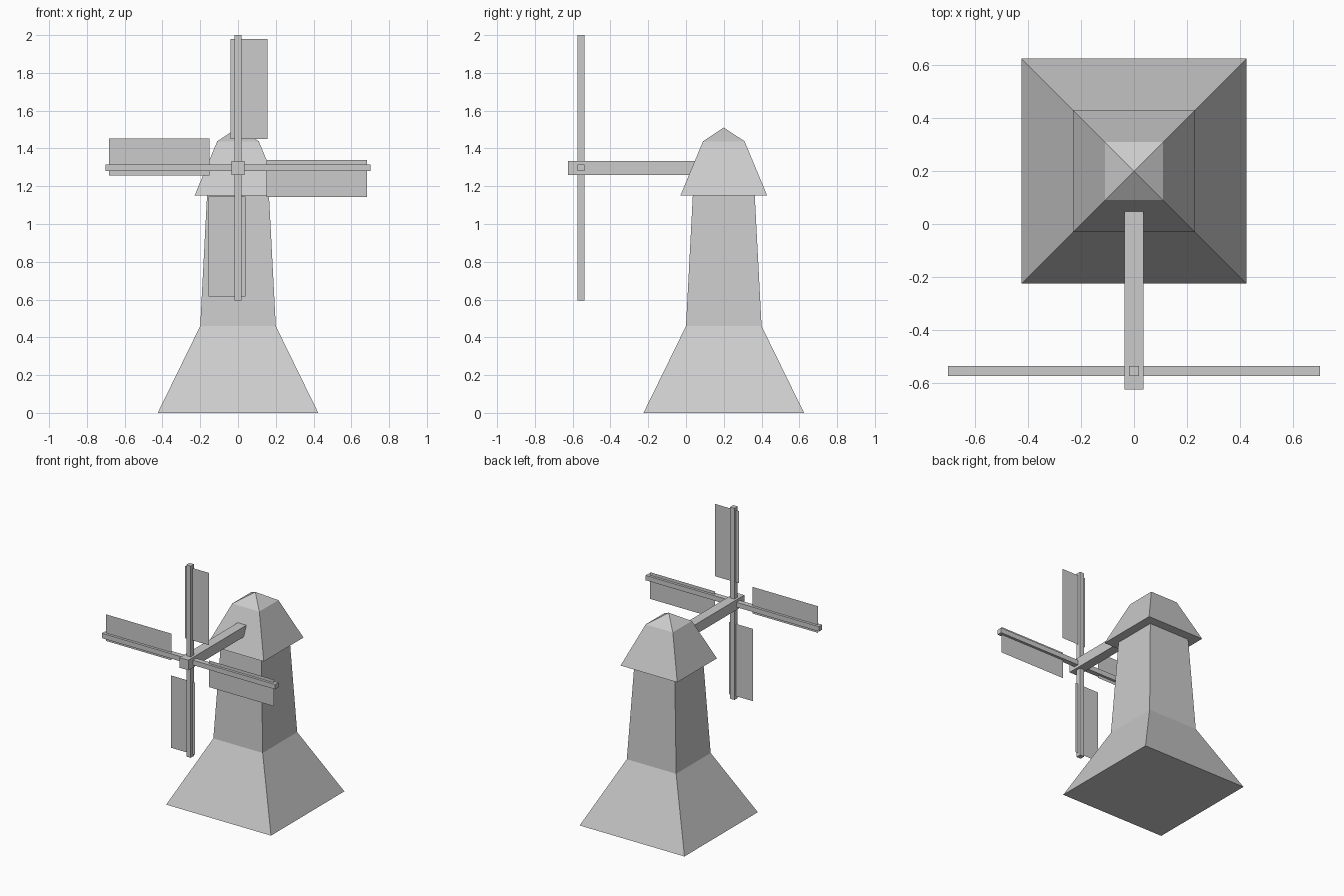
import bpy, bmesh, math
from mathutils import Matrix

if "Cube" in bpy.data.objects:
    bpy.data.objects.remove(bpy.data.objects["Cube"])

TOWER_Y = 0.2          # tower axis
SAIL_Y = -0.555        # plane of the sails
HUB_Z = 1.2975         # height of the axle


def finish(name, bm):
    bmesh.ops.recalc_face_normals(bm, faces=bm.faces[:])
    mesh = bpy.data.meshes.new(name)
    bm.to_mesh(mesh)
    bm.free()
    obj = bpy.data.objects.new(name, mesh)
    bpy.context.collection.objects.link(obj)
    return obj


def square_loft(name, profile, close_bottom=False):
    """Stack square rings (half width, z); half width 0 makes a peak."""
    bm = bmesh.new()
    rings = []
    for h, z in profile:
        if h == 0:
            rings.append([bm.verts.new((0, TOWER_Y, z))] * 4)
        else:
            rings.append([bm.verts.new((sx * h, TOWER_Y + sy * h, z))
                          for sx, sy in ((-1, -1), (1, -1), (1, 1), (-1, 1))])
    for a, b in zip(rings, rings[1:]):
        for i in range(4):
            j = (i + 1) % 4
            quad = [a[i], a[j], b[j], b[i]]
            bm.faces.new(list(dict.fromkeys(quad)))
    if close_bottom:
        bm.faces.new(rings[0])
    return finish(name, bm)


def box(name, size, centre):
    bm = bmesh.new()
    bmesh.ops.create_cube(bm, size=1, matrix=Matrix.Translation(centre) @ Matrix.Diagonal((*size, 1)))
    return finish(name, bm)


# Tower with flared base, and overhanging cap with open eaves joint
square_loft("tower", [(0.425, 0), (0.2, 0.46), (0.164, 1.15)], close_bottom=True)
square_loft("cap", [(0.164, 1.15), (0.23, 1.15), (0.11, 1.438), (0, 1.511)])

# Axle running from the cap out past the sails
box("axle", (0.07, 0.725, 0.074), (0, -0.2625, HUB_Z))

# Crossed spars
box("spar_vertical", (0.036, 0.037, 1.405), (0, SAIL_Y, HUB_Z))
box("spar_horizontal", (1.405, 0.037, 0.036), (0, SAIL_Y, HUB_Z))

# Four thin sails, each offset to one side of its spar
for k, side in enumerate(("top", "right", "bottom", "left")):
    bm = bmesh.new()
    corners = ((-0.04, 0.152), (0.155, 0.152), (0.155, 0.682), (-0.04, 0.682))
    bm.faces.new([bm.verts.new((x, 0, z)) for x, z in corners])
    turn = Matrix.Translation((0, SAIL_Y, HUB_Z)) @ Matrix.Rotation(k * math.pi / 2, 4, 'Y')
    bm.transform(turn)
    finish("sail_" + side, bm)
